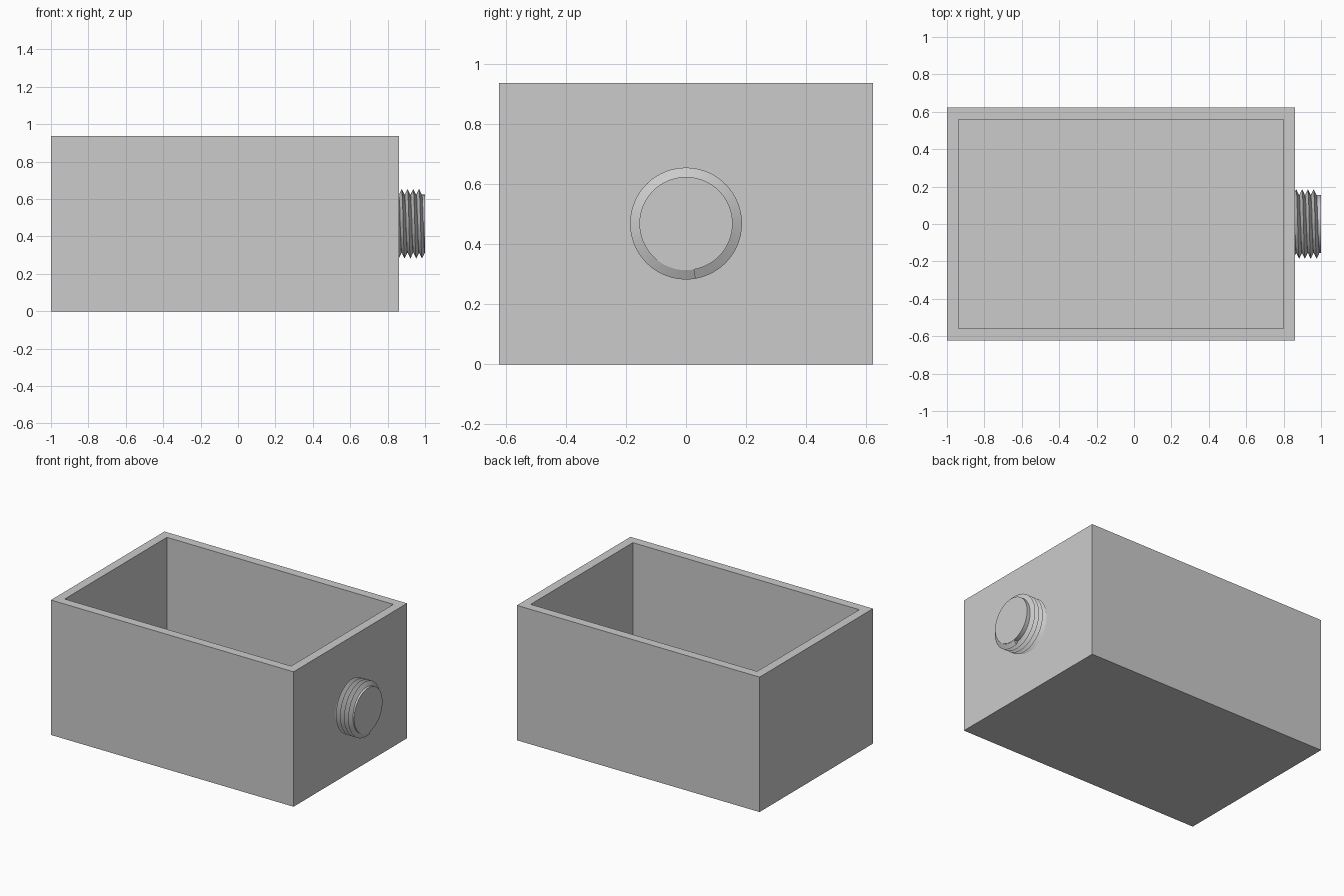
import bpy, bmesh
from math import cos, sin, tau, radians

if "Cube" in bpy.data.objects:
    bpy.data.objects.remove(bpy.data.objects["Cube"])

# One plain grey for everything
GREY = (0.6, 0.6, 0.6, 1)
grey = bpy.data.materials.new("plain grey")
grey.use_nodes = True
grey.diffuse_color = GREY
grey.node_tree.nodes["Principled BSDF"].inputs["Base Color"].default_value = GREY

X0, X1, HALF_Y, TOP, WALL = -1.0, 0.862, 0.622, 0.936, 0.062
AXIS_Z, CORE_R, CREST_R, PITCH = TOP / 2, 0.155, 0.186, 0.031


def finish(bm, name, smooth=False):
    bmesh.ops.recalc_face_normals(bm, faces=bm.faces)
    mesh = bpy.data.meshes.new(name)
    bm.to_mesh(mesh)
    bm.free()
    mesh.materials.append(grey)
    obj = bpy.data.objects.new(name, mesh)
    bpy.context.collection.objects.link(obj)
    if smooth:
        bpy.ops.object.select_all(action="DESELECT")
        obj.select_set(True)
        bpy.context.view_layer.objects.active = obj
        bpy.ops.object.shade_smooth_by_angle(angle=radians(30))
    return obj


# Open box: inset the top face, then push it down to the floor
bm = bmesh.new()
bmesh.ops.create_cube(bm, size=1)
for v in bm.verts:
    v.co.x = X1 if v.co.x > 0 else X0
    v.co.y *= 2 * HALF_Y
    v.co.z = TOP if v.co.z > 0 else 0
lid = max(bm.faces, key=lambda f: f.calc_center_median().z)
bmesh.ops.inset_region(bm, faces=[lid], thickness=WALL, use_even_offset=True)
well = bmesh.ops.extrude_discrete_faces(bm, faces=[lid])["faces"][0]
for v in well.verts:
    v.co.z = WALL
finish(bm, "open_box")


def ring_point(x, r, a):
    return (x, r * cos(a), AXIS_Z + r * sin(a))


# Solid core of the threaded stub
SIDES = 64
bm = bmesh.new()
ends = [[bm.verts.new(ring_point(x, CORE_R, tau * i / SIDES)) for i in range(SIDES)]
        for x in (X1 - 0.01, 1.0)]
for loop in ends:
    bm.faces.new(loop)
for i in range(SIDES):
    j = (i + 1) % SIDES
    bm.faces.new((ends[0][i], ends[0][j], ends[1][j], ends[1][i]))
finish(bm, "stub_core", smooth=True)

# Helical thread: a triangular section swept around the core, starting in the wall
TURNS = 5
END_ANGLE = radians(-80)
bm = bmesh.new()
sections = []
for i in range(TURNS * SIDES + 1):
    back = TURNS - i / SIDES
    a = END_ANGLE - tau * back
    x = 1.0 - PITCH / 2 - PITCH * back
    section = ((-PITCH / 2, CORE_R - 0.001), (0, CREST_R), (PITCH / 2, CORE_R - 0.001))
    sections.append([bm.verts.new(ring_point(x + dx, r, a)) for dx, r in section])
for s, t in zip(sections, sections[1:]):
    for k in range(3):
        n = (k + 1) % 3
        bm.faces.new((s[k], s[n], t[n], t[k]))
bm.faces.new(sections[0])
bm.faces.new(sections[-1])
finish(bm, "screw_thread", smooth=True)
